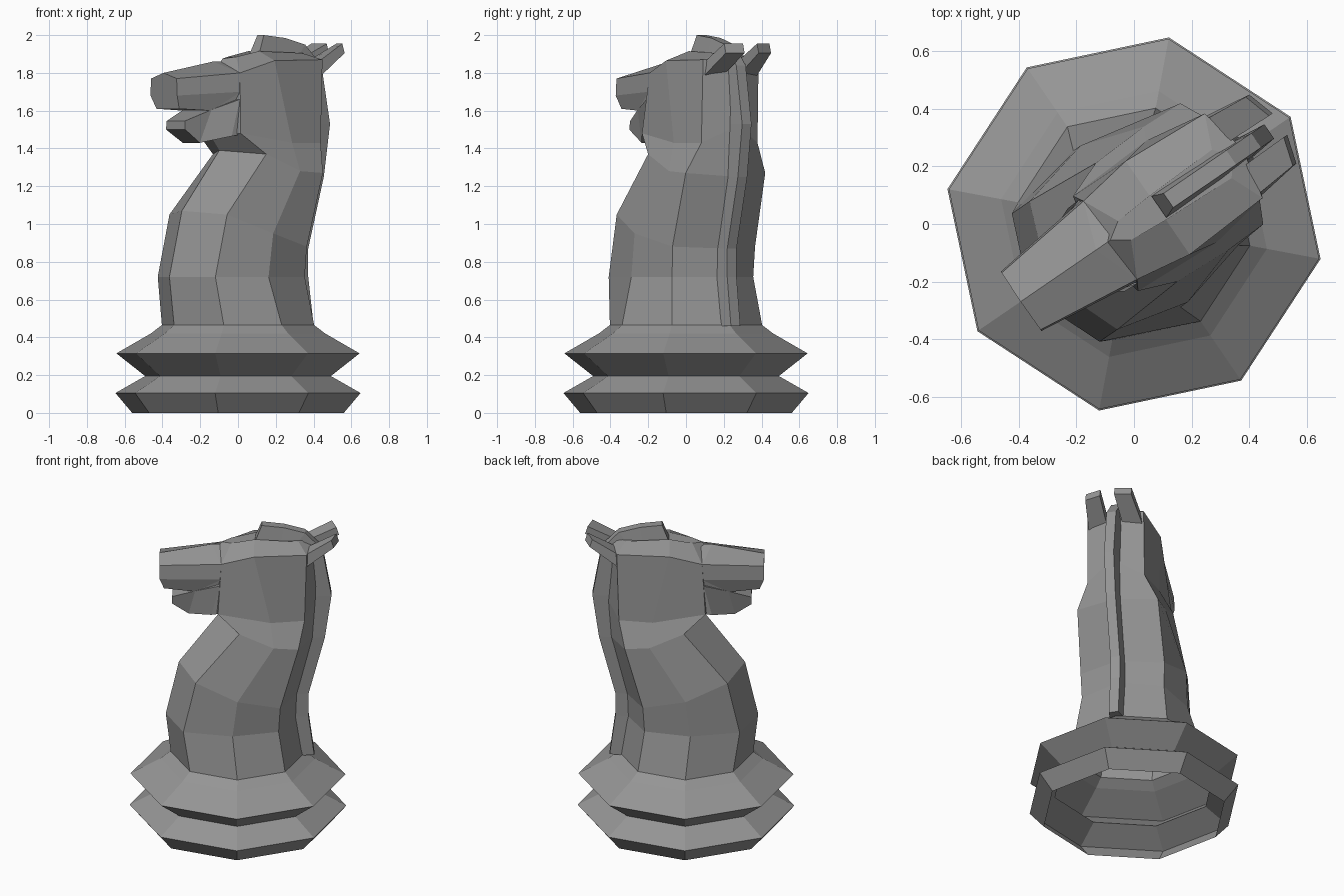
import bpy, bmesh, math
from mathutils import Matrix

TURN = Matrix.Rotation(math.radians(34.4), 4, 'Z')  # piece is built along x, then turned

DARK = bpy.data.materials.new("dark_grey")
DARK.diffuse_color = (.3, .3, .3, 1)


def loft(name, rings, cap_start=True, cap_end=True):
    """Skin a row of closed rings with equal point counts."""
    bm = bmesh.new()
    rows = [[bm.verts.new(p) for p in ring] for ring in rings]
    n = len(rows[0])
    for a, b in zip(rows, rows[1:]):
        for i in range(n):
            j = (i + 1) % n
            bm.faces.new((a[i], a[j], b[j], b[i]))
    if cap_start:
        bm.faces.new(rows[0])
    if cap_end:
        bm.faces.new(rows[-1])
    bmesh.ops.recalc_face_normals(bm, faces=bm.faces)
    bm.transform(TURN)
    mesh = bpy.data.meshes.new(name)
    bm.to_mesh(mesh)
    bm.free()
    mesh.materials.append(DARK)
    obj = bpy.data.objects.new(name, mesh)
    bpy.context.collection.objects.link(obj)
    return obj


def mirrored(half):
    """Close a half ring across y = 0; points on the axis are not doubled."""
    return half + [(x, -y, z) for x, y, z in reversed(half) if y > 0]


def octagon(r, z):
    return mirrored([(-r * math.cos(k * math.pi / 4),
                      r * math.sin(k * math.pi / 4) if 0 < k < 4 else 0, z) for k in range(5)])


# Turned base (open underneath) and neck, one octagonal skin up to the crown
base = [octagon(r, z) for r, z in
        [(.57, 0), (.66, .105), (.5, .195), (.655, .315), (.47, .42), (.41, .465)]]
neck = [
    [(-.44, 0, .72), (-.33, .27, .72), (-.03, .33, .72), (.25, .26, .72), (.37, 0, .72)],
    [(-.36, 0, 1.07), (-.255, .27, 1.05), (0, .33, .95), (.26, .265, .88), (.375, 0, .87)],
    [(-.12, 0, 1.39), (.01, .25, 1.37), (.22, .26, 1.28), (.37, .255, 1.27), (.47, 0, 1.25)],
    [(-.17, 0, 1.46), (-.12, .2, 1.48), (.2, .215, 1.43), (.407, .18, 1.43), (.49, 0, 1.52)],
    [(-.14, 0, 1.82), (-.1, .165, 1.80), (.1, .197, 1.865), (.42, .178, 1.87), (.46, 0, 1.87)],
    [(-.1, 0, 1.875), (-.04, .04, 1.885), (.1, .05, 1.915), (.37, .06, 1.905), (.42, 0, 1.905)],
]
loft("base_and_neck", base + [mirrored(h) for h in neck], cap_start=False)

# Upper muzzle, running back into the cheeks
muzzle = [
    [(-.478, 0, 1.80), (-.476, .12, 1.77), (-.476, .125, 1.68), (-.45, .106, 1.61)],
    [(-.16, 0, 1.86), (-.1, .165, 1.80), (-.1, .172, 1.70), (-.26, .13, 1.60)],
    [(.09, 0, 1.86), (.1, .15, 1.80), (.1, .17, 1.72), (.05, .17, 1.58)],
]
loft("muzzle", [mirrored(h) for h in muzzle])

# Lower jaw, widening into the cheeks
jaw = [
    [(-.40, .085, 1.545), (-.40, .09, 1.50)],
    [(-.26, .132, 1.605), (-.30, .08, 1.43)],
    [(-.11, .178, 1.66), (-.16, .175, 1.465)],
    [(.05, .17, 1.66), (.05, .18, 1.50)],
]
loft("lower_jaw", [mirrored(h) for h in jaw])

# Mane: a narrow strip running up the back and over the crown
outer = [(.465, .46), (.43, .72), (.43, .87), (.53, 1.25), (.57, 1.53),
         (.515, 1.84), (.41, 1.95), (.28, 1.985), (.145, 2.0)]
inner = [(.37, .46), (.33, .72), (.33, .87), (.42, 1.25), (.44, 1.53),
         (.42, 1.80), (.35, 1.88), (.26, 1.88), (.105, 1.90)]
loft("mane", [mirrored([(xo, .03, zo), (xi, .045, zi)])
              for (xo, zo), (xi, zi) in zip(outer, inner)])

# Ears, swept backwards
for side, s in (("near", -1), ("far", 1)):
    root = [(.40, .05, 1.855), (.40, .16, 1.855), (.41, .17, 1.78), (.41, .05, 1.78)]
    tip = [(.60, .045, 1.955), (.57, .145, 1.955), (.585, .145, 1.905), (.615, .045, 1.905)]
    loft("ear_" + side, [[(x, s * y, z) for x, y, z in ring] for ring in (root, tip)])
